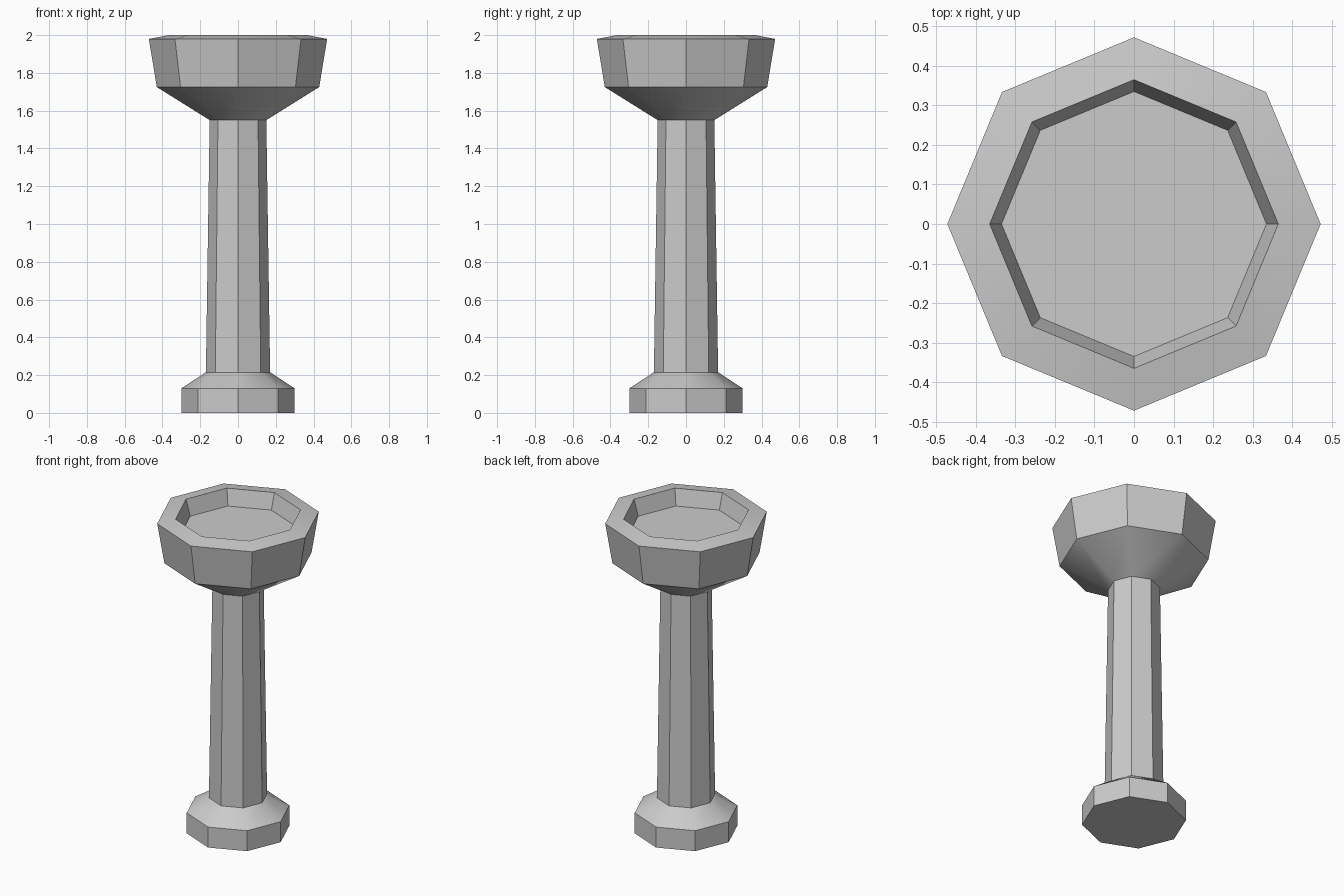
import bpy
import bmesh
import math

if "Cube" in bpy.data.objects:
    bpy.data.objects.remove(bpy.data.objects["Cube"])

SIDES = 8

stone = bpy.data.materials.new("grey stone")
stone.diffuse_color = (0.6, 0.6, 0.6, 1.0)
stone.use_nodes = True
stone.node_tree.nodes["Principled BSDF"].inputs["Base Color"].default_value = stone.diffuse_color


def lathe(name, profile, cap_bottom=False, cap_top=False):
    """Octagonal turned part from (radius, height) points, corners on the axes."""
    bm = bmesh.new()
    rings = []
    for r, z in profile:
        angles = [2 * math.pi * i / SIDES for i in range(SIDES)]
        rings.append([bm.verts.new((r * math.cos(a), r * math.sin(a), z)) for a in angles])
    for low, high in zip(rings, rings[1:]):
        for i in range(SIDES):
            j = (i + 1) % SIDES
            bm.faces.new((low[i], low[j], high[j], high[i]))
    if cap_bottom:
        bm.faces.new(rings[0][::-1])
    if cap_top:
        bm.faces.new(rings[-1])
    mesh = bpy.data.meshes.new(name)
    bm.to_mesh(mesh)
    bm.free()
    mesh.materials.append(stone)
    obj = bpy.data.objects.new(name, mesh)
    bpy.context.collection.objects.link(obj)
    # Smooth the shallow cones, keep the corners sharp
    bpy.ops.object.select_all(action='DESELECT')
    obj.select_set(True)
    bpy.context.view_layer.objects.active = obj
    bpy.ops.object.shade_smooth_by_angle(angle=math.radians(30))
    return obj


# Foot with a sloped shoulder
lathe("base", [(0.30, 0.0), (0.30, 0.13), (0.17, 0.215)], cap_bottom=True)

# Slightly tapered shaft
lathe("column", [(0.17, 0.215), (0.15, 1.55)])

# Flared basin: underside, outer wall, rim, inner wall, floor
lathe("basin", [(0.15, 1.55), (0.43, 1.725), (0.472, 1.98),
                (0.365, 2.0), (0.335, 1.90)], cap_top=True)
